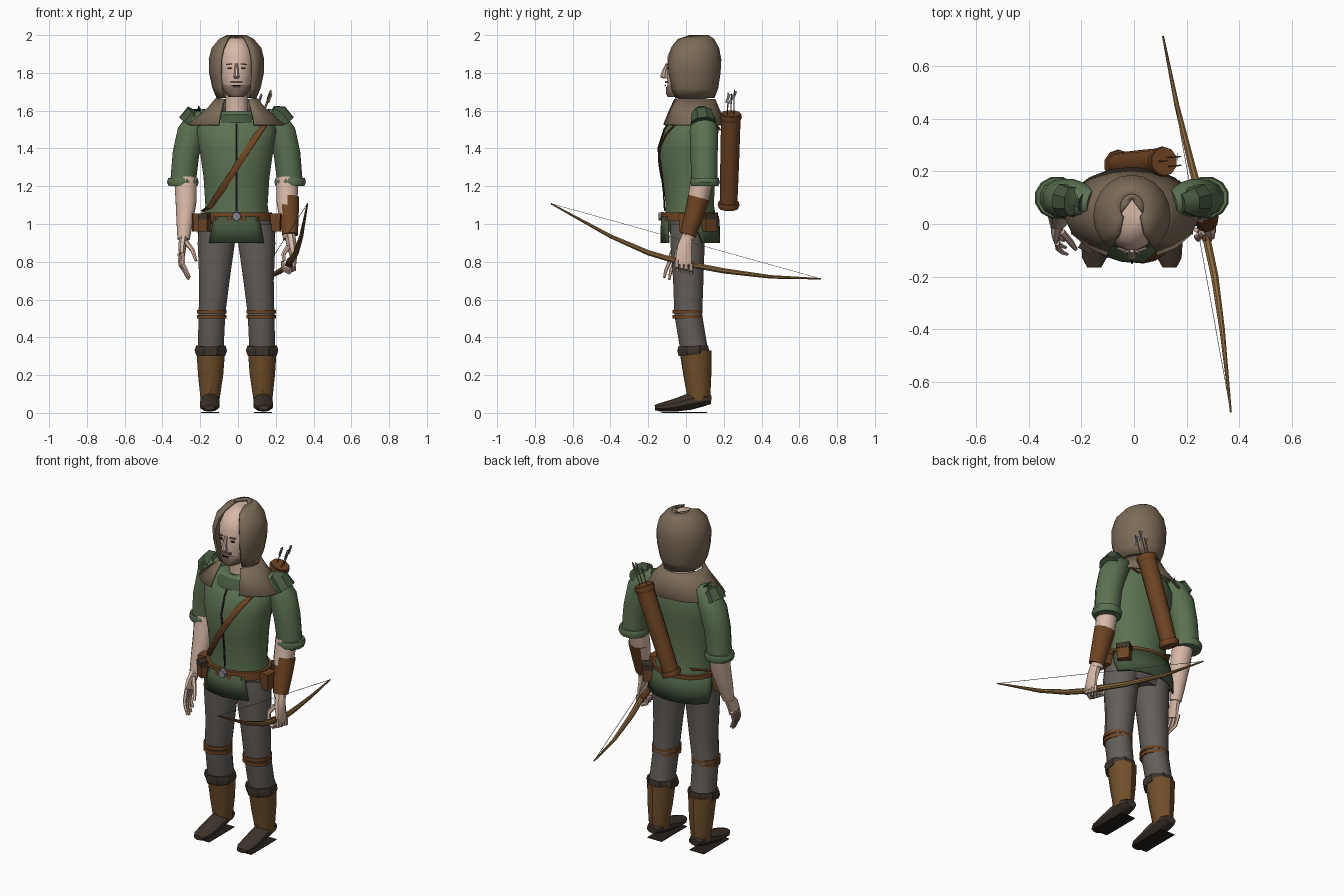
import bpy, math
from mathutils import Vector

X0 = -0.008  # body centre line


def mat(name, hexcol):
    m = bpy.data.materials.new(name)
    c = [(int(hexcol[i:i + 2], 16) / 255) ** 2.2 for i in (0, 2, 4)]
    m.diffuse_color = (*c, 1)
    return m


SKIN, GREEN, DKGREEN = mat("skin", "D8B8A6"), mat("green", "5C7152"), mat("dark_green", "465740")
HOOD, PANTS, BOOT = mat("hood_cloth", "7B6B58"), mat("trousers", "625E5A"), mat("boot", "70502F")
DARK, LEATHER, WOOD = mat("dark_leather", "40372F"), mat("leather", "6E4628"), mat("wood", "8E6C42")
STEEL, BEARD, INK = mat("steel", "80858C"), mat("beard", "806B5F"), mat("ink", "2A2522")


def make(name, verts, faces, m):
    me = bpy.data.meshes.new(name)
    me.from_pydata(verts, [], faces)
    me.materials.append(m)
    ob = bpy.data.objects.new(name, me)
    bpy.context.collection.objects.link(ob)
    return ob


def tube(name, pts, m, n=12, level=False):
    """Capped loft through (x, y, z, side radius, depth radius)."""
    P = [Vector(p[:3]) for p in pts]
    verts, k = [], len(pts)
    for i, p in enumerate(pts):
        t = Vector((0, 0, 1)) if level else (P[min(i + 1, k - 1)] - P[max(i - 1, 0)]).normalized()
        ref = Vector((0, 0, 1)) if abs(t.x) > 0.9 else Vector((1, 0, 0))
        side = (ref - t * ref.dot(t)).normalized()
        up = t.cross(side)
        for j in range(n):
            a = 2 * math.pi * (j + 0.5) / n
            verts.append(P[i] + side * p[3] * math.cos(a) + up * p[-1] * math.sin(a))
    faces = [(i * n + j, i * n + (j + 1) % n, (i + 1) * n + (j + 1) % n, (i + 1) * n + j)
             for i in range(k - 1) for j in range(n)]
    faces += [tuple(reversed(range(n))), tuple(range((k - 1) * n, k * n))]
    return make(name, verts, faces, m)


def both(name, pts, m, n=12, level=False):
    for s, tag in ((-1, "left"), (1, "right")):
        tube(f"{name}_{tag}", [(X0 + s * p[0], *p[1:]) for p in pts], m, n, level)


def body(name, rings, m, n=16):
    """Level loft on the centre line from (z, cy, rx, ry)."""
    return tube(name, [(X0, cy, z, rx, ry) for z, cy, rx, ry in rings], m, n, True)


def shell(name, rings, m, n=16, thick=0.01):
    """Open sheet from (z, cy, rx, ry, start, end); angles run from the front."""
    verts = []
    for z, cy, rx, ry, a0, a1 in rings:
        for j in range(n + 1):
            a = math.radians(a0 + (a1 - a0) * j / n)
            verts.append((X0 + rx * math.sin(a), cy - ry * math.cos(a), z))
    w = n + 1
    faces = [(i * w + j, i * w + j + 1, (i + 1) * w + j + 1, (i + 1) * w + j)
             for i in range(len(rings) - 1) for j in range(n)]
    ob = make(name, verts, faces, m)
    mod = ob.modifiers.new("thickness", "SOLIDIFY")
    mod.thickness, mod.offset = thick, 0
    return ob


def box(name, loc, size, m, rot=(0, 0, 0)):
    x, y, z = (s / 2 for s in size)
    v = [(a * x, b * y, c * z) for a in (-1, 1) for b in (-1, 1) for c in (-1, 1)]
    f = [(0, 1, 3, 2), (4, 6, 7, 5), (0, 4, 5, 1), (2, 3, 7, 6), (0, 2, 6, 4), (1, 5, 7, 3)]
    ob = make(name, v, f, m)
    ob.location, ob.rotation_euler = loc, rot
    return ob


# Tunic body
TORSO = [(1.02, .025, .18, .14), (1.10, .02, .168, .13), (1.25, .015, .178, .142), (1.4, .01, .2, .157),
         (1.5, .03, .215, .145), (1.56, .04, .18, .115), (1.595, .04, .1, .08)]
body("tunic", TORSO, GREEN)
body("tunic_collar", [(1.535, .01, .125, .115), (1.565, .015, .12, .11), (1.58, .02, .1, .095)], DKGREEN)


def chest_y(x, z):
    for a, b in zip(TORSO, TORSO[1:]):
        if a[0] <= z <= b[0]:
            f = (z - a[0]) / (b[0] - a[0])
            cy, rx, ry = (a[i] + f * (b[i] - a[i]) for i in (1, 2, 3))
            return cy - ry * math.sqrt(max(0, 1 - ((x - X0) / rx) ** 2))
    return 0


tube("tunic_placket", [(X0, chest_y(X0, z) - .001, z, .005, .004)
                       for z in (1.07, 1.17, 1.25, 1.33, 1.4, 1.45, 1.5, 1.53)], INK, 6)
shell("skirt_front", [(1.04, .02, .19, .148, -38, 38), (.9, .02, .215, .15, -42, 42)], DKGREEN, 8)
shell("skirt_back", [(1.04, .02, .19, .15, 98, 262), (.97, .02, .21, .155, 105, 255),
                     (.9, .02, .215, .155, 115, 245)], DKGREEN)

# Belt, buckle and pouches
body("belt", [(1.015, .02, .195, .155), (1.06, .02, .192, .153)], LEATHER)
tube("buckle", [(X0, -.12, 1.04, .026, .026), (X0, -.146, 1.04, .022, .022)], STEEL, 8)
for i, (x, y, r) in enumerate([(-.215, 0, .1), (.2, .0, -.1), (.17, .12, .6), (-.17, -.07, -.5)]):
    box(f"pouch_{i}", (x, y, 1.005), (.05, .07, .09), LEATHER, (0, 0, r))
    box(f"pouch_flap_{i}", (x, y, 1.04), (.056, .076, .03), DARK if i > 1 else LEATHER, (0, 0, r))

# Legs, knee straps, boots
body("hips", [(.9, .015, .17, .085), (.96, .015, .2, .105), (1.03, .02, .19, .12)], PANTS)
both("leg", [(.1, .015, 1.0, .1, .1), (.107, .008, .9, .102, .094), (.117, .012, .7, .083, .083),
             (.13, .012, .52, .073, .076), (.136, .04, .35, .071, .076), (.136, .05, .3, .07, .075)], PANTS, 12, True)
for z in (.508, .535):
    both("knee_strap_%d" % (z * 1000), [(.13, .008, z - .009, .081, .081), (.13, .008, z + .009, .081, .081)], LEATHER, 12, True)
both("boot_cuff", [(.136, .04, .308, .084, .086), (.136, .038, .33, .092, .09), (.136, .037, .355, .084, .086)], DARK, 8)
both("boot_shaft", [(.136, .05, .33, .08, .085), (.137, .06, .2, .07, .074), (.139, .066, .11, .058, .064),
                    (.14, .066, .065, .052, .06)], BOOT, 10, True)
both("foot", [(.14, .134, .07, .035, .022), (.14, .1, .072, .05, .035), (.14, .02, .06, .053, .044),
              (.142, -.06, .04, .054, .034), (.143, -.13, .03, .048, .024), (.143, -.165, .028, .028, .014)], DARK, 10)
for s in (-1, 1):
    box("sole_left" if s < 0 else "sole_right", (X0 + s * .14, -.01, .002), (.095, .24, .004), INK)

# Arms
both("sleeve", [(.15, .08, 1.57, .045, .05), (.2, .09, 1.545, .07, .07), (.24, .095, 1.48, .078, .078),
                (.268, .095, 1.37, .073, .075), (.282, .098, 1.23, .07, .07)], GREEN)
both("sleeve_cuff", [(.283, .1, 1.2, .078, .074), (.284, .1, 1.222, .087, .082), (.284, .1, 1.243, .08, .076)], GREEN, 12, True)
both("shoulder_cap", [(.19, .08, 1.6, .03, .035), (.225, .085, 1.585, .05, .058), (.26, .09, 1.535, .055, .068)], DKGREEN, 8)
both("forearm", [(.27, .085, 1.24, .062, .06), (.267, .062, 1.12, .058, .055), (.275, .03, 1.0, .044, .044),
                 (.28, .008, .92, .034, .032)], SKIN, 10)
tube("bracer", [(.264, .068, 1.137, .062, .058), (.27, .04, 1.04, .054, .051), (.276, .01, .942, .043, .043)], LEATHER, 10)

# Open left hand
tube("palm_left", [(-.288, .01, .93, .025, .03), (-.295, -.02, .88, .022, .042), (-.297, -.035, .835, .016, .045)], SKIN, 8)
for i in range(4):
    y, x, d = -.075 + .026 * i, -.292 - .006 * i, (.012, 0, .006, .025)[i]
    tube(f"finger_left_{i}", [(x, y + .004, .845, .011), (x + .003, y - .018, .785, .01),
                              (x + .02, y - .033, .745 + d / 2, .009), (x + .038, y - .04, .705 + d, .006)], SKIN, 6)
tube("thumb_left", [(-.275, -.03, .905, .014), (-.24, -.07, .86, .012), (-.222, -.095, .805, .008)], SKIN, 6)

# Right hand gripping the bow
tube("palm_right", [(.275, .008, .94, .03, .03), (.285, -.008, .88, .028, .04), (.295, -.012, .82, .018, .046),
                    (.295, -.012, .785, .014, .044)], SKIN, 8)
for i in range(4):
    y = -.048 + .025 * i
    z = .0 - .006 * i
    tube(f"finger_right_{i}", [(.298, y, .81 + z, .012), (.298, y, .775 + z, .012), (.272, y, .76 + z, .012),
                               (.242, y, .775 + z, .011), (.235, y, .805 + z, .009)], SKIN, 6)
tube("thumb_right", [(.265, -.03, .88, .014), (.24, -.05, .84, .012), (.245, -.06, .805, .009)], SKIN, 6)

# Bow
BOW = [(.368, -.715, 1.108, .004), (.335, -.4, .935, .011), (.307, -.2, .848, .015), (.277, -.06, .806, .016),
       (.27, .04, .782, .016), (.225, .2, .752, .015), (.163, .45, .72, .01), (.11, .715, .71, .004)]
tube("bow", BOW, WOOD, 8)
tube("bow_grip", [(.279, -.065, .808, .019), (.266, .045, .781, .019)], LEATHER, 8)
tube("bow_string", [(*BOW[0][:3], .0015), (*BOW[-1][:3], .0015)], STEEL, 4)

# Quiver, arrows and shoulder strap
top, low = Vector((.115, .238, 1.585)), Vector((-.065, .225, 1.085))


def along(f, r, dx=0, dy=0):
    p = low.lerp(top, f)
    return (p.x + dx, p.y + dy, p.z, r)


tube("quiver", [along(0, .046), along(.5, .05), along(1, .052)], LEATHER, 10)
for i, f in enumerate((.0, .93)):
    tube(f"quiver_band_{i}", [along(f, .052), along(f + .03, .058), along(f + .06, .055)], LEATHER, 10)
for i, (dx, dy, f) in enumerate([(-.02, .0, 1.21), (.012, .015, 1.25), (.018, -.018, 1.22)]):
    tube(f"arrow_{i}", [along(.8, .003, dx, dy), along(f, .003, dx * 1.3, dy)], WOOD, 5)
    p = Vector(along(f - .06, 0, dx * 1.3, dy)[:3])
    for k in range(2):
        box(f"fletching_{i}_{k}", p, (.014, .001, .05), STEEL, (0, .345, k * 1.57))
path = [(-.13, .13, 1.1, .02, .006), (-.178, .03, 1.07, .02, .006)]
for i in range(9):
    x, z = -.15 + .29 * i / 8, 1.085 + .445 * i / 8
    path.append((x, chest_y(x, z) - .005, z, .018, .006))
path += [(.15, .03, 1.585, .018, .006), (.14, .12, 1.565, .018, .006), (.12, .18, 1.5, .018, .006)]
tube("shoulder_strap", path, LEATHER, 8)

# Head and face
body("neck", [(1.54, .04, .066, .066), (1.62, .035, .06, .06), (1.72, .03, .06, .065)], SKIN, 12)
body("head", [(1.675, -.02, .045, .07), (1.71, -.01, .07, .09), (1.8, 0, .09, .102), (1.89, .005, .093, .105),
              (1.95, .02, .075, .09), (1.985, .04, .04, .055)], SKIN)
body("beard", [(1.672, -.03, .04, .068), (1.69, -.025, .06, .083), (1.725, -.012, .077, .095), (1.74, -.005, .078, .088)], BEARD)
box("moustache", (X0, -.103, 1.752), (.062, .016, .012), BEARD)
box("mouth", (X0, -.109, 1.733), (.04, .008, .005), INK)
tube("nose", [(X0, -.1, 1.85, .009, .008), (X0, -.115, 1.81, .011, .014), (X0, -.12, 1.78, .017, .018),
              (X0, -.108, 1.77, .012, .012)], SKIN, 8, True)
for s, tag in ((-1, "left"), (1, "right")):
    box(f"eye_{tag}", (X0 + s * .038, -.094, 1.825), (.02, .008, .008), INK, (0, 0, s * .35))
    box(f"brow_{tag}", (X0 + s * .04, -.096, 1.846), (.032, .01, .006), BEARD, (0, s * .1, s * .35))

# Hood and cowl
shell("hood", [(1.668, .03, .1, .115, 44, 316), (1.72, .03, .122, .135, 40, 320), (1.8, .03, .139, .147, 36, 324),
               (1.87, .032, .141, .149, 35, 325), (1.93, .036, .126, .134, 33, 327), (1.975, .045, .088, .1, 32, 328),
               (1.996, .062, .045, .052, 45, 315)], HOOD, 16, .012)
shell("hood_crown", [(1.996, .062, .045, .052, 65, 295), (1.992, .09, .004, .004, 65, 295)], HOOD, 12, .008)
shell("cowl", [(1.66, .035, .108, .115, 36, 324), (1.61, .035, .15, .135, 31, 329),
               (1.525, .042, .252, .17, 22, 338)], HOOD, 16, .012)

# Smooth shading with crisp edges
bpy.ops.object.select_all(action='SELECT')
bpy.context.view_layer.objects.active = bpy.data.objects["tunic"]
bpy.ops.object.shade_smooth_by_angle(angle=math.radians(38))
